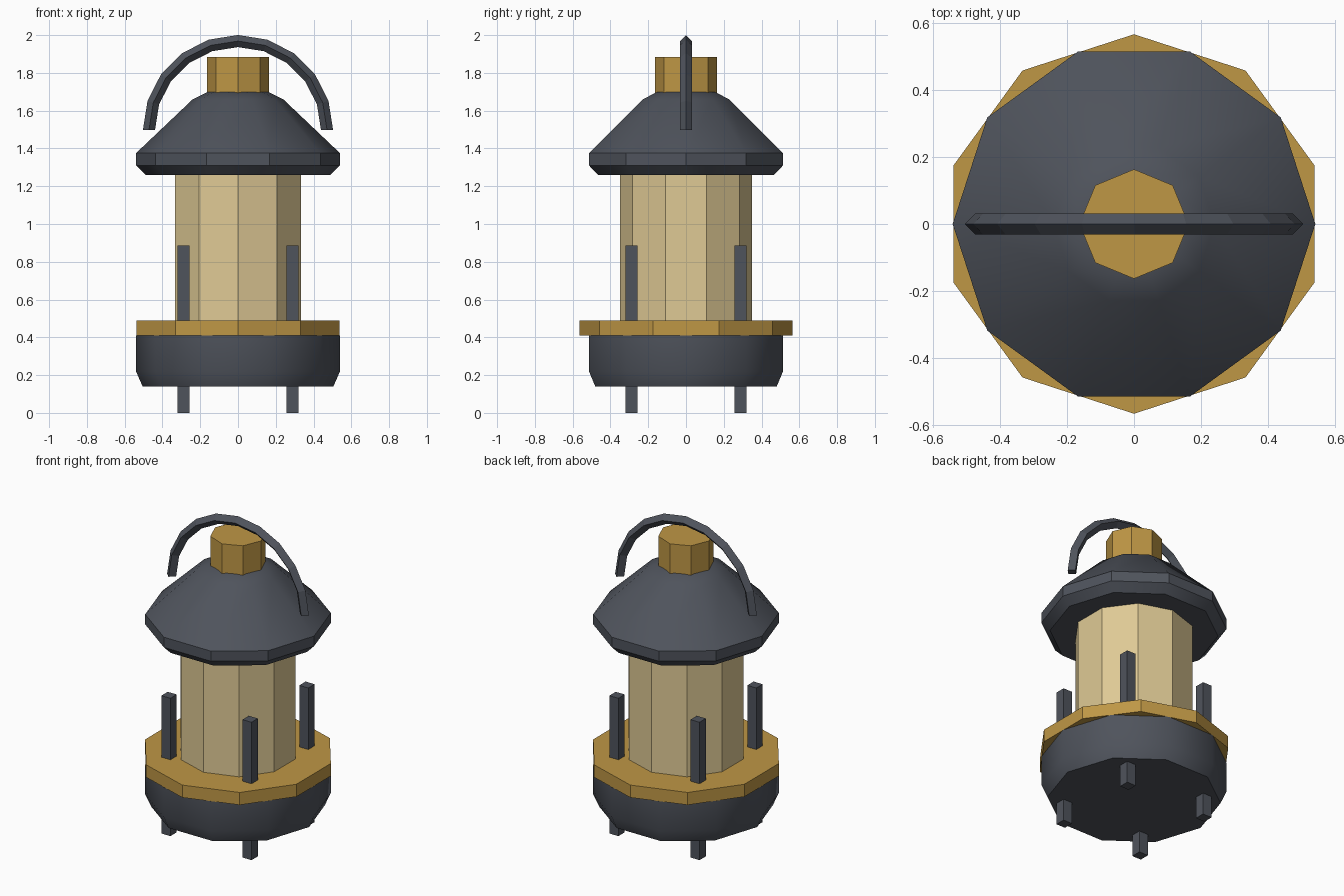
import bpy
import bmesh
from math import cos, sin, pi, radians

cube = bpy.data.objects.get("Cube")
if cube:
    bpy.data.objects.remove(cube, do_unlink=True)


def material(name, rgb):
    mat = bpy.data.materials.new(name)
    mat.use_nodes = True
    colour = (*rgb, 1)
    mat.diffuse_color = colour
    mat.node_tree.nodes["Principled BSDF"].inputs["Base Color"].default_value = colour
    return mat


iron = material("dark iron", (0.078, 0.087, 0.107))
brass = material("brass", (0.52, 0.31, 0.06))
glass = material("warm glass", (0.74, 0.59, 0.30))


def skin(name, rings, mat, smooth=0):
    """Join a row of equal-sized point rings into a closed solid."""
    bm = bmesh.new()
    loops = [[bm.verts.new(p) for p in ring] for ring in rings]
    n = len(loops[0])
    for a, b in zip(loops, loops[1:]):
        for i in range(n):
            j = (i + 1) % n
            bm.faces.new((a[i], a[j], b[j], b[i]))
    bm.faces.new(loops[0])
    bm.faces.new(loops[-1])
    bmesh.ops.recalc_face_normals(bm, faces=bm.faces)
    mesh = bpy.data.meshes.new(name)
    bm.to_mesh(mesh)
    bm.free()
    mesh.materials.append(mat)
    obj = bpy.data.objects.new(name, mesh)
    bpy.context.collection.objects.link(obj)
    if smooth:
        bpy.ops.object.select_all(action="DESELECT")
        obj.select_set(True)
        bpy.context.view_layer.objects.active = obj
        bpy.ops.object.shade_smooth_by_angle(angle=radians(smooth))
    return obj


def lathe(name, profile, sides, start, mat, smooth=0):
    """Turn (radius, height) points around z, first corner at angle start."""
    angles = [start + 2 * pi * i / sides for i in range(sides)]
    rings = [[(r * cos(a), r * sin(a), z) for a in angles] for r, z in profile]
    return skin(name, rings, mat, smooth)


# Iron base and the brass plate on it
lathe("base", [(0.505, 0.14), (0.54, 0.22), (0.54, 0.41)], 10, 0, iron, 40)
lathe("base_plate", [(0.565, 0.41), (0.565, 0.49)], 10, pi / 2, brass)

# Glass chamber
lathe("glass_chamber", [(0.35, 0.47), (0.35, 1.28)], 10, pi / 2, glass)

# Flared roof and brass cap
roof = [(0.49, 1.26), (0.54, 1.31), (0.54, 1.375), (0.24, 1.66), (0.16, 1.70)]
lathe("roof", roof, 10, 0, iron, 30)
lathe("cap", [(0.163, 1.68), (0.163, 1.885)], 8, pi / 2, brass)

# Four square posts through the base
for side, x in (("left", 0.288), ("right", -0.288)):
    for end, y in (("front", -0.288), ("back", 0.288)):
        h = 0.032
        square = [(x - h, y - h), (x + h, y - h), (x + h, y + h), (x - h, y + h)]
        skin(f"{end}_{side}_post", [[(*p, z) for p in square] for z in (0, 0.885)], iron)

# Arched handle with a diamond section
radius, half, steps = 0.4715, 0.032, 10
diamond = [(half, 0), (0, half), (-half, 0), (0, -half)]
arch = []
for i in range(steps + 1):
    a = pi * i / steps
    arch.append([((radius + d) * cos(a), y, 1.497 + (radius + d) * sin(a)) for d, y in diamond])
skin("handle", arch, iron)
